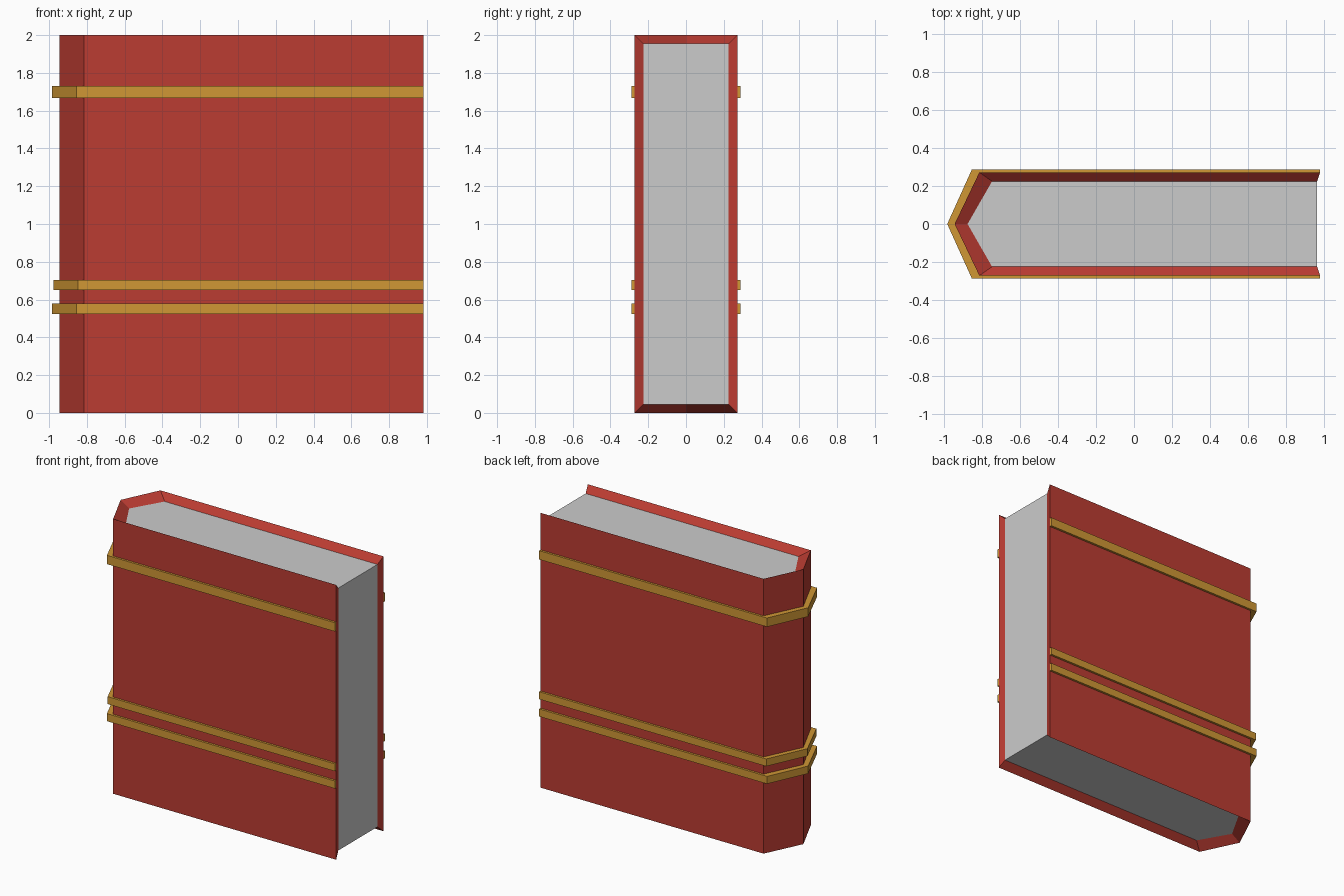
import bpy, bmesh

if "Cube" in bpy.data.objects:
    bpy.data.objects.remove(bpy.data.objects["Cube"])


def material(name, rgb):
    m = bpy.data.materials.new(name)
    m.diffuse_color = (*rgb, 1)
    m.use_nodes = True
    m.node_tree.nodes["Principled BSDF"].inputs["Base Color"].default_value = m.diffuse_color
    return m


def profile(x_end, x_corner, x_spine, y):
    """U-shaped plan outline with a pointed spine."""
    return [(x_end, -y), (x_corner, -y), (x_spine, 0), (x_corner, y), (x_end, y)]


def finish(name, bm, mat=None):
    bmesh.ops.recalc_face_normals(bm, faces=bm.faces)
    mesh = bpy.data.meshes.new(name)
    bm.to_mesh(mesh)
    bm.free()
    if mat:
        mesh.materials.append(mat)
    bpy.context.collection.objects.link(bpy.data.objects.new(name, mesh))


def wrap(name, outer, inner, z0, z1, inset, mat):
    """Solid strip running around the outline, edges sloping in by inset."""
    bm = bmesh.new()
    rings = []
    for (ox, oy), (ix, iy) in zip(outer, inner):
        pts = [(ox, oy, z0), (ox, oy, z1), (ix, iy, z1 - inset), (ix, iy, z0 + inset)]
        rings.append([bm.verts.new(p) for p in pts])
    for a, b in zip(rings, rings[1:]):
        for i in range(4):
            j = (i + 1) % 4
            bm.faces.new((a[i], a[j], b[j], b[i]))
    bm.faces.new(rings[0])
    bm.faces.new(rings[-1])
    finish(name, bm, mat)


red = material("cover_red", (0.50, 0.045, 0.032))
gold = material("band_gold", (0.63, 0.31, 0.035))

INSET = 0.045
cover_line = profile(0.981, -0.815, -0.945, 0.272)
page_line = profile(0.965, -0.748, -0.877, 0.225)

# Cover with bevelled inner rims
wrap("cover", cover_line, page_line, 0, 2, INSET, red)

# Page block
bm = bmesh.new()
base = bm.faces.new([bm.verts.new((x, y, INSET)) for x, y in page_line])
top = bmesh.ops.extrude_face_region(bm, geom=[base], use_keep_orig=True)["geom"]
bmesh.ops.translate(bm, vec=(0, 0, 2 - 2 * INSET),
                    verts=[g for g in top if isinstance(g, bmesh.types.BMVert)])
finish("pages", bm)

# Gold bands around the covers and spine
for name, z0, z1, spine in (("lower_band", 0.524, 0.579, -0.984),
                            ("middle_band", 0.65, 0.704, -0.978),
                            ("upper_band", 1.667, 1.731, -0.984)):
    wrap(name, profile(0.981, spine + 0.13, spine, 0.288), cover_line, z0, z1, 0, gold)
